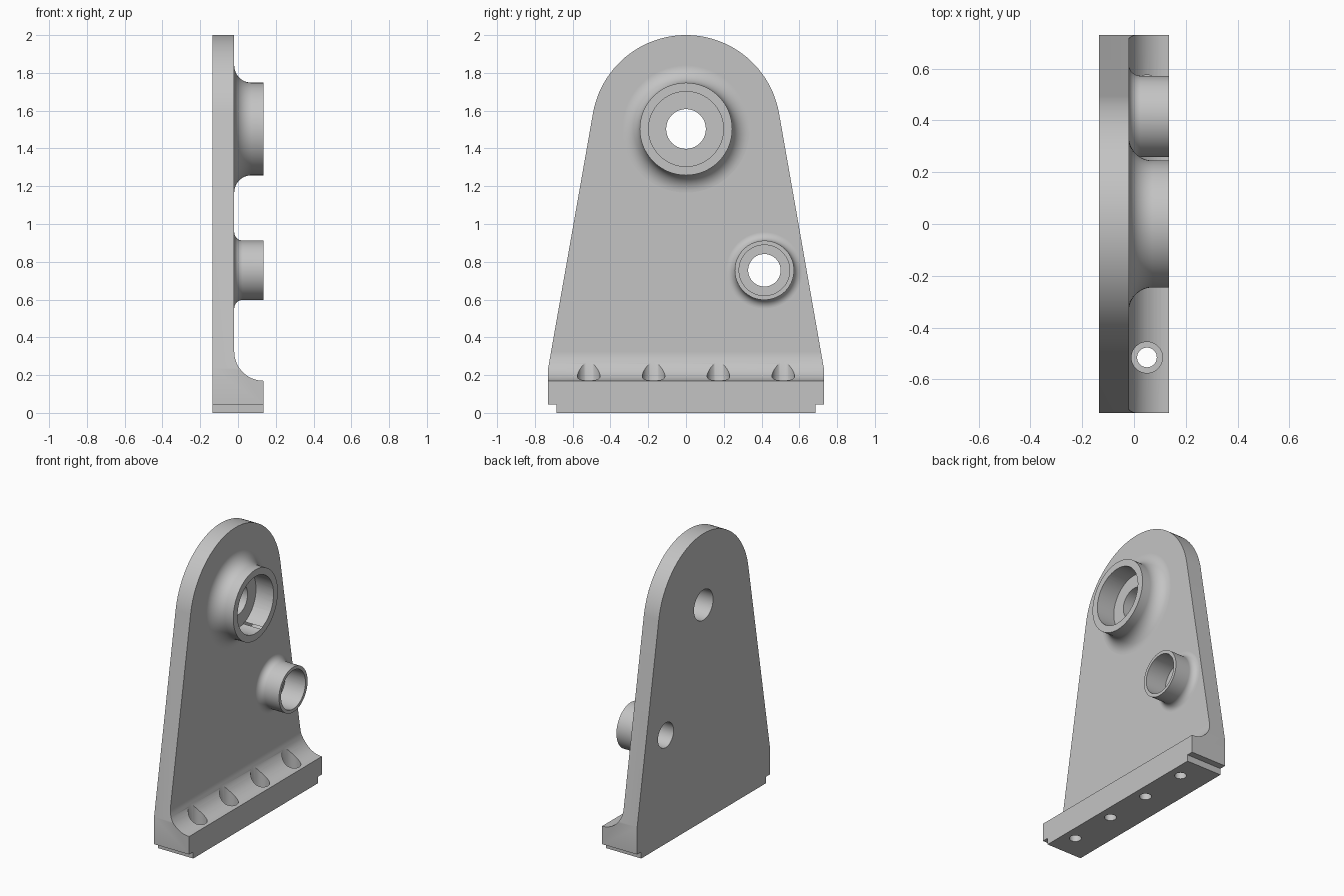
import bpy
import bmesh
from math import sin, cos, pi, radians, tau
from mathutils import Vector, Matrix

cube = bpy.data.objects.get("Cube")
if cube:
    bpy.data.objects.remove(cube, do_unlink=True)

# Main dimensions
BACK, FACE, FRONT = -0.135, -0.02, 0.135
HALF_W, DOME_R, DOME_Z = 0.73, 0.5, 1.5
FOOT_Z, FOOT_FILLET = 0.17, 0.155

grey = bpy.data.materials.new("plain_grey")
grey.use_nodes = True
grey.diffuse_color = (0.55, 0.55, 0.55, 1)
grey.node_tree.nodes["Principled BSDF"].inputs["Base Color"].default_value = grey.diffuse_color


def finish(bm, name):
    bmesh.ops.recalc_face_normals(bm, faces=bm.faces)
    mesh = bpy.data.meshes.new(name)
    bm.to_mesh(mesh)
    bm.free()
    mesh.materials.append(grey)
    obj = bpy.data.objects.new(name, mesh)
    bpy.context.collection.objects.link(obj)
    return obj


def prism(name, points, direction):
    """Extrude a closed outline of 3D points."""
    bm = bmesh.new()
    face = bm.faces.new([bm.verts.new(p) for p in points])
    new = bmesh.ops.extrude_face_region(bm, geom=[face])["geom"]
    bmesh.ops.translate(bm, vec=direction,
                        verts=[v for v in new if isinstance(v, bmesh.types.BMVert)])
    return finish(bm, name)


def lathe(name, profile, centre, axis, steps=64):
    """Turn (height, radius) points about an axis through centre."""
    bm = bmesh.new()
    verts = [bm.verts.new((r, 0, h)) for h, r in profile]
    edges = [bm.edges.new(pair) for pair in zip(verts, verts[1:])]
    bmesh.ops.spin(bm, geom=verts + edges, cent=(0, 0, 0), axis=(0, 0, 1),
                   angle=tau, steps=steps)
    bmesh.ops.remove_doubles(bm, verts=bm.verts, dist=1e-5)
    turn = Vector((0, 0, 1)).rotation_difference(Vector(axis)).to_matrix().to_4x4()
    bmesh.ops.transform(bm, matrix=Matrix.Translation(centre) @ turn, verts=bm.verts)
    return finish(bm, name)


def combine(target, tool, operation):
    mod = target.modifiers.new(operation.lower(), 'BOOLEAN')
    mod.operation, mod.object, mod.solver = operation, tool, 'EXACT'
    bpy.context.view_layer.objects.active = target
    bpy.ops.object.modifier_apply(modifier=mod.name)
    bpy.data.objects.remove(tool, do_unlink=True)


def stepped(low, floor, high, hole, bore):
    """Profile of a through hole with a wider bore above its floor."""
    return [(low, 0), (low, hole), (floor, hole), (floor, bore), (high, bore), (high, 0)]


# Side section: upright plate with a foot and a concave fillet
section = [(BACK, -0.1), (FRONT, -0.1)]
for i in range(17):
    a = -pi / 2 - i / 16 * pi / 2
    section.append((FRONT + FOOT_FILLET * cos(a),
                    FOOT_Z + FOOT_FILLET + FOOT_FILLET * sin(a)))
section += [(FACE, 2.2), (BACK, 2.2)]
bracket = prism("mounting_bracket", [(x, -1, z) for x, z in section], (0, 2, 0))

# Face outline: notched foot, tapered sides, round top
side = [(0.685, 0), (0.685, 0.045), (HALF_W, 0.045), (HALF_W, 0.235)]
start = radians(9.87)
arc = [start + i / 48 * (pi - 2 * start) for i in range(49)]
outline = side + [(DOME_R * cos(a), DOME_Z + DOME_R * sin(a)) for a in arc]
outline += [(-y, z) for y, z in reversed(side)]
combine(bracket, prism("outline_tool", [(-0.3, y, z) for y, z in outline], (0.6, 0, 0)),
        'INTERSECT')

# Bosses: y, z, radius, fillet, bore radius, hole radius, bore floor
bosses = [(0, 1.503, 0.245, 0.092, 0.198, 0.105, 0.0),
          (0.415, 0.755, 0.157, 0.045, 0.134, 0.086, -0.02)]
for y, z, radius, fillet, bore, hole, floor in bosses:
    profile = [(FACE - 0.05, 0), (FACE - 0.05, radius + fillet)]
    for i in range(13):
        a = i / 12 * pi / 2
        profile.append((FACE + fillet * (1 - cos(a)), radius + fillet * (1 - sin(a))))
    profile += [(FRONT, radius), (FRONT, 0)]
    combine(bracket, lathe("boss", profile, (0, y, z), (1, 0, 0)), 'UNION')
    combine(bracket, lathe("boss_bore", stepped(-0.3, floor, 0.3, hole, bore),
                           (0, y, z), (1, 0, 0)), 'DIFFERENCE')

# Row of counterbored bolt holes through the foot
for i in range(4):
    y = -0.515 + i * 0.3433
    combine(bracket, lathe("bolt_hole", stepped(-0.1, 0.09, 0.5, 0.038, 0.06),
                           (0.05, y, 0), (0, 0, 1), 40), 'DIFFERENCE')

# Smooth curves, crisp edges, flat planes
bpy.ops.object.select_all(action='DESELECT')
bracket.select_set(True)
bpy.context.view_layer.objects.active = bracket
bpy.ops.object.shade_smooth_by_angle(angle=radians(30))
weighted = bracket.modifiers.new("flat_planes", 'WEIGHTED_NORMAL')
weighted.keep_sharp = True
